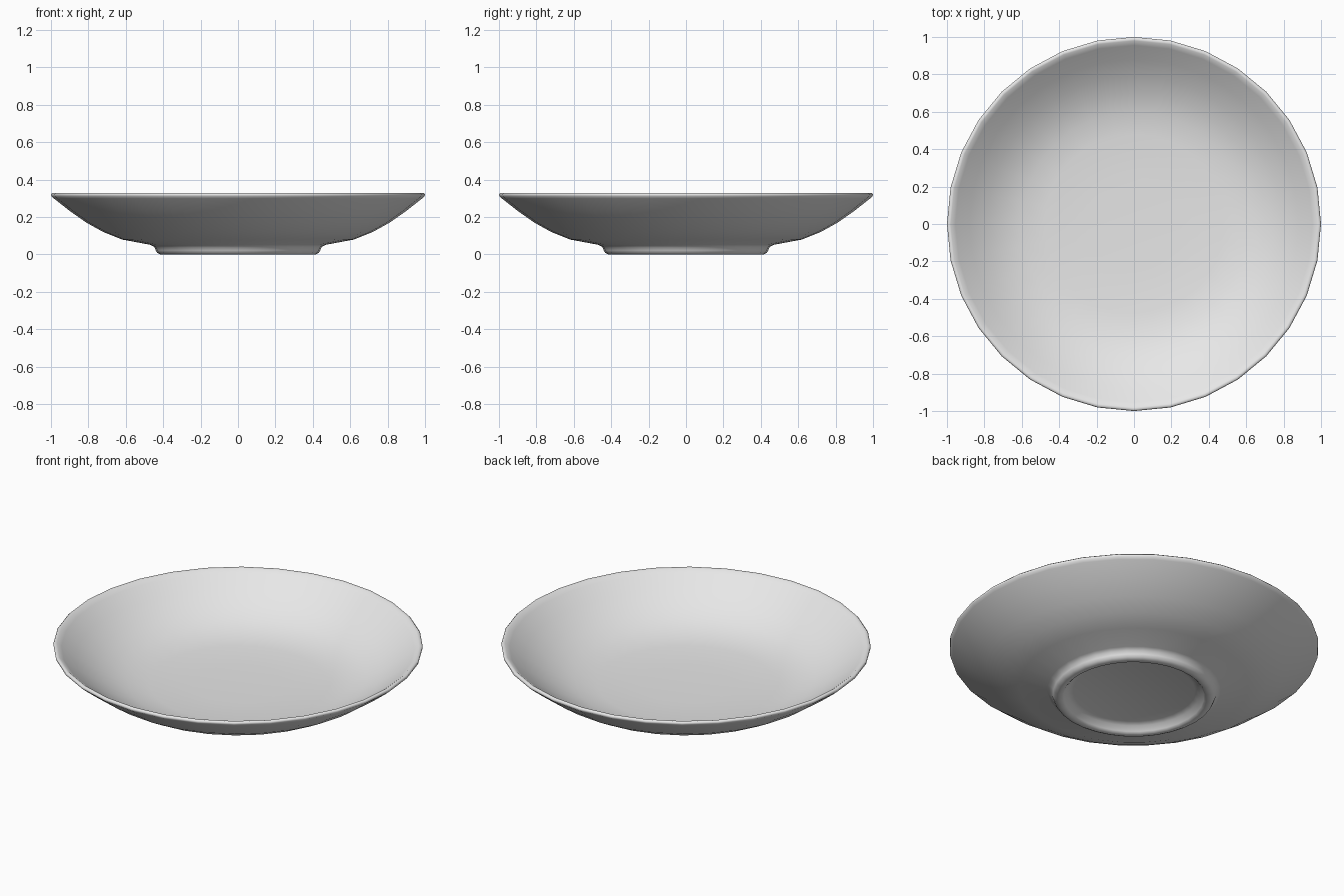
import bpy
import bmesh
import math
from mathutils import Matrix

old = bpy.data.objects.get("Cube")
if old:
    bpy.data.objects.remove(old, do_unlink=True)

SIDES = 32

# Plain glaze
glaze = bpy.data.materials.new("pale_grey_glaze")
glaze.use_nodes = True
colour = (0.8, 0.8, 0.8, 1)
glaze.diffuse_color = colour
glaze.node_tree.nodes["Principled BSDF"].inputs["Base Color"].default_value = colour

# Closed half section (radius, height), from the underside centre to the inner floor
underside = [(0, 0.045), (0.33, 0.045), (0.36, 0.035), (0.38, 0.01)]
foot_ring = [(0.39, 0), (0.415, 0), (0.432, 0.008), (0.44, 0.022), (0.447, 0.04), (0.47, 0.052)]
outer_wall = [(0.62, 0.08), (0.72, 0.12), (0.81, 0.17), (0.9, 0.233), (0.985, 0.3)]
rim = [(0.998, 0.312), (1, 0.322), (0.993, 0.329), (0.98, 0.327)]
inner_wall = [(0.955, 0.308), (0.88, 0.248), (0.79, 0.188), (0.7, 0.143), (0.6, 0.11), (0.48, 0.095)]
inner_floor = [(0.25, 0.088), (0, 0.086)]
section = underside + foot_ring + outer_wall + rim + inner_wall + inner_floor

# Turn the section around the vertical axis
bm = bmesh.new()
verts = [bm.verts.new((r, 0, z)) for r, z in section]
edges = [bm.edges.new(pair) for pair in zip(verts, verts[1:])]
bmesh.ops.spin(bm, geom=verts + edges, cent=(0, 0, 0), axis=(0, 0, 1),
               angle=math.tau, steps=SIDES, use_merge=False)
bmesh.ops.remove_doubles(bm, verts=bm.verts, dist=0.0005)
bmesh.ops.recalc_face_normals(bm, faces=bm.faces)
for face in bm.faces:
    face.smooth = True

mesh = bpy.data.meshes.new("shallow_bowl")
bm.to_mesh(mesh)
bm.free()
mesh.materials.append(glaze)
bowl = bpy.data.objects.new("shallow_bowl", mesh)
bpy.context.collection.objects.link(bowl)

# Smooth glaze with a crisp foot edge
bpy.context.view_layer.objects.active = bowl
bowl.select_set(True)
bpy.ops.object.shade_smooth_by_angle(angle=math.radians(75))
